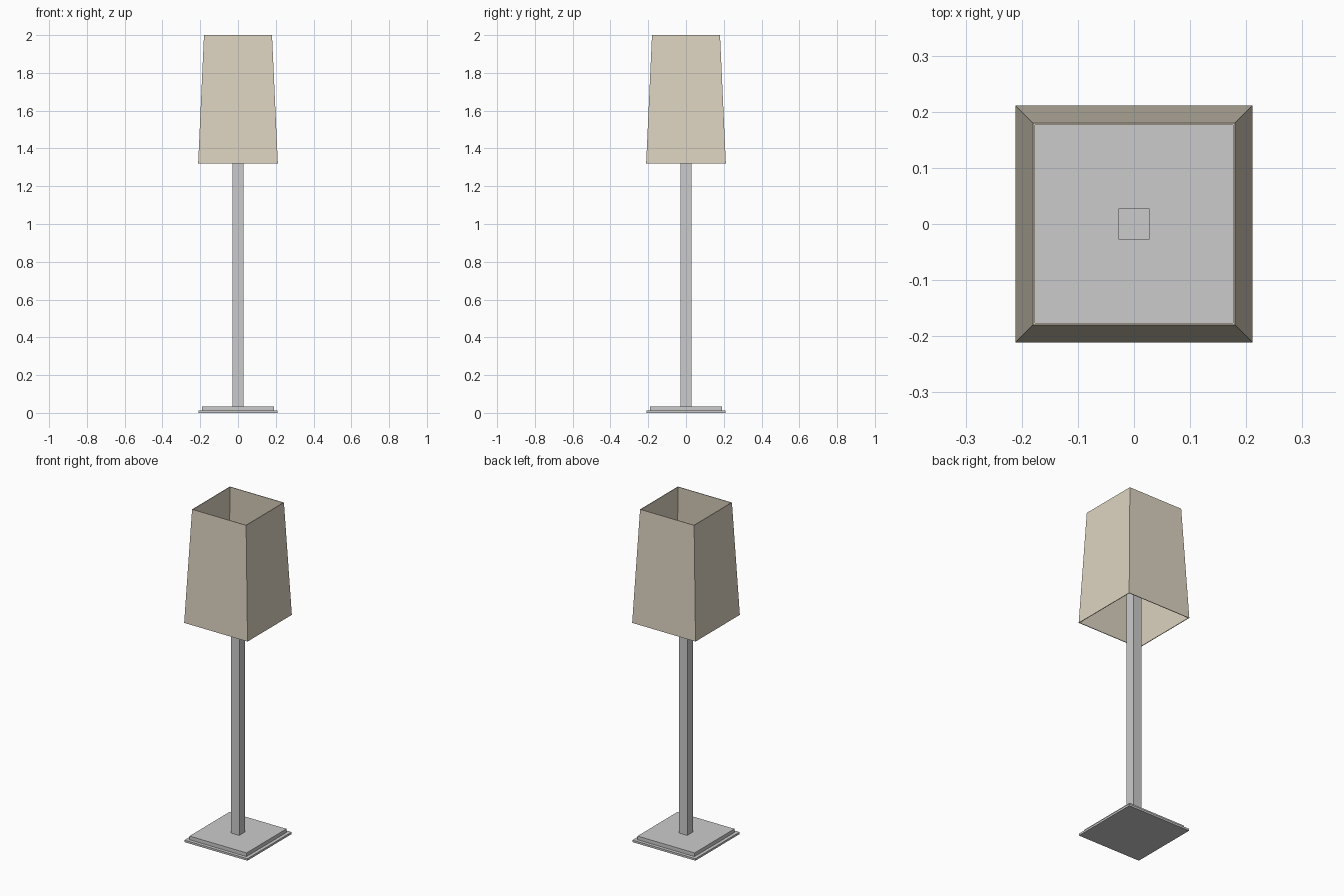
import bpy, bmesh

if "Cube" in bpy.data.objects:
    bpy.data.objects.remove(bpy.data.objects["Cube"])

def mesh_object(name, bm):
    bmesh.ops.recalc_face_normals(bm, faces=bm.faces)
    me = bpy.data.meshes.new(name)
    bm.to_mesh(me)
    bm.free()
    ob = bpy.data.objects.new(name, me)
    bpy.context.collection.objects.link(ob)
    return ob

def square_loft(name, rings, closed=False):
    """Skin square rings given as (half width, z); closed joins last to first."""
    bm = bmesh.new()
    loops = [[bm.verts.new((sx * h, sy * h, z))
              for sx, sy in ((-1, -1), (1, -1), (1, 1), (-1, 1))]
             for h, z in rings]
    pairs = list(zip(loops, loops[1:]))
    if closed:
        pairs.append((loops[-1], loops[0]))
    else:
        bm.faces.new(loops[0])
        bm.faces.new(loops[-1])
    for a, b in pairs:
        for i in range(4):
            j = (i + 1) % 4
            bm.faces.new((a[i], a[j], b[j], b[i]))
    return mesh_object(name, bm)

# stepped square base
square_loft("base_plate", [(0.21, 0), (0.21, 0.012)])
square_loft("base_step", [(0.19, 0.012), (0.19, 0.034)])

# square pole, with seams near the foot and below the shade
square_loft("pole", [(0.028, 0.034), (0.028, 0.08), (0.028, 1.16), (0.028, 1.6)])

# open tapered shade with thin walls
t = 0.004
shade = square_loft("lamp_shade", [(0.211, 1.32), (0.18, 2.0),
                                   (0.18 - t, 2.0), (0.211 - t, 1.32)], closed=True)
fabric = bpy.data.materials.new("cream_fabric")
fabric.diffuse_color = (0.72, 0.65, 0.53, 1)
fabric.use_nodes = True
fabric.node_tree.nodes["Principled BSDF"].inputs["Base Color"].default_value = fabric.diffuse_color
shade.data.materials.append(fabric)
